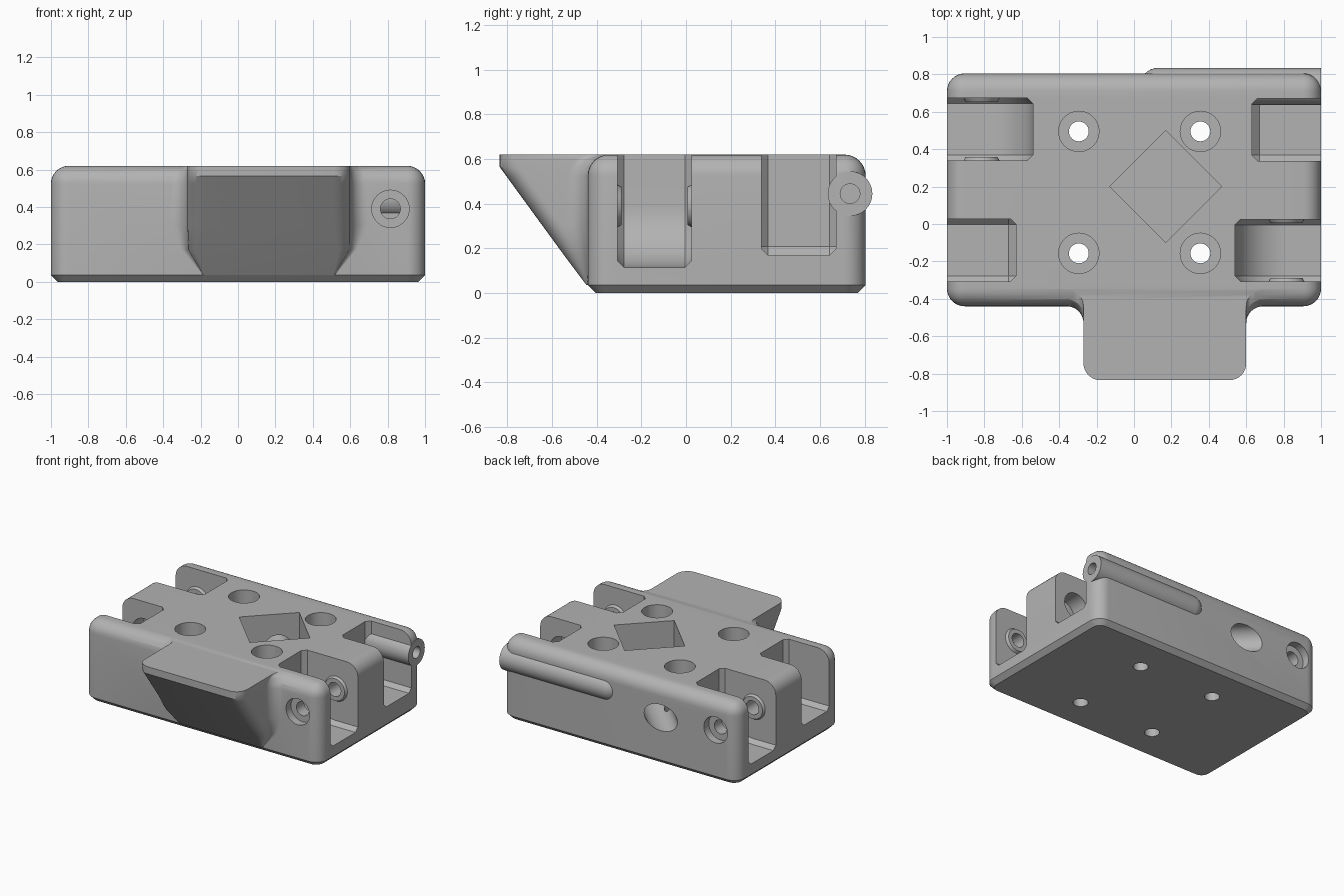
import bpy, bmesh
from math import sin, cos, pi
from mathutils import Vector

cube = bpy.data.objects.get("Cube")
if cube:
    bpy.data.objects.remove(cube, do_unlink=True)

GREY = (0.45, 0.45, 0.45, 1)
mat = bpy.data.materials.new("plain grey")
mat.use_nodes = True
mat.diffuse_color = GREY
mat.node_tree.nodes["Principled BSDF"].inputs["Base Color"].default_value = GREY

TOP, FRONT, BACK = 0.62, -0.44, 0.805
MID_Y = (FRONT + BACK) / 2


def make(name, bm):
    bmesh.ops.recalc_face_normals(bm, faces=bm.faces[:])
    mesh = bpy.data.meshes.new(name)
    bm.to_mesh(mesh)
    bm.free()
    ob = bpy.data.objects.new(name, mesh)
    bpy.context.collection.objects.link(ob)
    mesh.materials.append(mat)
    return ob


def loft(name, rings):
    """Skin a stack of equal-length point rings and cap both ends."""
    bm = bmesh.new()
    rows = [[bm.verts.new(p) for p in ring] for ring in rings]
    n = len(rows[0])
    for a, b in zip(rows, rows[1:]):
        for i in range(n):
            j = (i + 1) % n
            bm.faces.new((a[i], a[j], b[j], b[i]))
    bm.faces.new(rows[0][::-1])
    bm.faces.new(rows[-1])
    return make(name, bm)


def rod(name, p, q, r, r_end=None, sides=32):
    """Cylinder or cone from p to q."""
    p, q = Vector(p), Vector(q)
    bm = bmesh.new()
    bmesh.ops.create_cone(bm, cap_ends=True, segments=sides, radius1=r,
                          radius2=r if r_end is None else r_end, depth=(q - p).length)
    turn = (q - p).to_track_quat('Z', 'Y').to_matrix()
    bmesh.ops.rotate(bm, verts=bm.verts, cent=(0, 0, 0), matrix=turn)
    bmesh.ops.translate(bm, verts=bm.verts, vec=(p + q) / 2)
    return make(name, bm)


def combine(target, tool, op):
    tool.hide_render = True
    mod = target.modifiers.new(tool.name, 'BOOLEAN')
    mod.operation, mod.solver, mod.object = op, 'EXACT', tool
    bpy.context.view_layer.objects.active = target
    bpy.ops.object.modifier_apply(modifier=mod.name)
    bpy.data.objects.remove(tool, do_unlink=True)


# Main block: rounded sides and top, chamfered bottom
bm = bmesh.new()
bmesh.ops.create_cube(bm, size=1)
for v in bm.verts:
    v.co = (v.co.x * 2, MID_Y + v.co.y * (BACK - FRONT), (v.co.z + 0.5) * TOP)
upper = [e for e in bm.edges if max(v.co.z for v in e.verts) > 0.1]
bmesh.ops.bevel(bm, geom=upper, offset=0.095, segments=8, profile=0.5, affect='EDGES')
bottom = [e for e in bm.edges if all(v.co.z < 0.001 for v in e.verts)]
bmesh.ops.bevel(bm, geom=bottom, offset=0.035, segments=1, affect='EDGES')
body = make("mount_block", bm)


# Sloping front wedge with rounded corners blended into the block
def wedge_ring(z, front, half, r, f, back):
    side = []
    for i in range(9):
        a = -pi / 2 + pi / 2 * i / 8
        side.append((half - r + r * cos(a), front + r + r * sin(a)))
    for i in range(9):
        a = pi - pi / 2 * i / 8
        side.append((half + f + f * cos(a), back - f + f * sin(a)))
    side.append((half + f, back + 0.12))
    outline = side + [(-x, y) for x, y in reversed(side)]
    return [(x + 0.165, y, z) for x, y in outline]


combine(body, loft("front_wedge", [
    wedge_ring(0.035, -0.446, 0.35, 0.003, 0.002, FRONT),
    wedge_ring(0.17, -0.547, 0.43, 0.06, 0.04, FRONT),
    wedge_ring(0.3, -0.642, 0.435, 0.09, 0.09, FRONT),
    wedge_ring(0.525, -0.806, 0.435, 0.09, 0.09, FRONT),
    wedge_ring(0.565, -0.835, 0.435, 0.09, 0.09, -0.431),
    wedge_ring(0.6, -0.835, 0.435, 0.09, 0.09, -0.403),
    wedge_ring(TOP, -0.835, 0.435, 0.09, 0.09, -0.35),
]), 'UNION')


# Side slots: the same pair on each side, turned half a circle
def place(s, x, y, z):
    return (s * x, MID_Y + s * (y - MID_Y), z)


def slot(s, inner, floor, y0, y1, r, steps, c=0.03):
    rings = []
    for y, inset in ((y0, c), (y0 + c, 0), (y1 - c, 0), (y1, c)):
        pts = [(1.1, 0.75), (1.1, floor + inset)]
        for i in range(steps + 1):
            a = -pi / 2 - pi / 2 * i / steps
            pts.append((inner + r + (r - inset) * cos(a), floor + r + (r - inset) * sin(a)))
        pts.append((inner + inset, 0.75))
        rings.append([place(s, x, y, z) for x, z in pts])
    combine(body, loft("slot_cutter", rings), 'DIFFERENCE')


PIN_X, PIN_Z = 0.815, 0.39
for s in (1, -1):
    slot(s, 0.54, 0.115, -0.308, 0.025, 0.275, 14)
    slot(s, 0.63, 0.168, 0.338, 0.672, 0.04, 1)
    # Raised washers on both walls of the hinge slot
    for wall, face in ((-0.34, -0.288), (0.06, 0.006)):
        combine(body, rod("washer", place(s, PIN_X, wall, PIN_Z),
                          place(s, PIN_X, face, PIN_Z), 0.115, 0.085), 'UNION')

# Pin sleeve along the back with a domed end
SLEEVE_Y, SLEEVE_Z, R = 0.735, 0.445, 0.1
stations = [(0.13 - R * cos(a), R * sin(a)) for a in (pi / 2 * i / 8 for i in range(1, 9))]
stations.append((1.0, R))
combine(body, loft("back_sleeve", [
    [(x, SLEEVE_Y + r * cos(2 * pi * k / 32), SLEEVE_Z + r * sin(2 * pi * k / 32))
     for k in range(32)] for x, r in stations]), 'UNION')
combine(body, rod("sleeve_bore", (1.1, SLEEVE_Y, SLEEVE_Z),
                  (0.2, SLEEVE_Y, SLEEVE_Z), 0.044), 'DIFFERENCE')

# Hinge pin holes with a recess at each end
for s in (1, -1):
    for y0, y1, r in ((-0.6, 0.45, 0.053), (-0.6, -0.38, 0.1), (0.2, 0.4, 0.1)):
        combine(body, rod("pin_hole", place(s, PIN_X, y0, PIN_Z),
                          place(s, PIN_X, y1, PIN_Z), r), 'DIFFERENCE')

# Four counterbored screw holes
for x in (-0.295, 0.355):
    for y in (-0.157, 0.495):
        combine(body, rod("screw_hole", (x, y, -0.1), (x, y, 0.7), 0.053), 'DIFFERENCE')
        combine(body, rod("screw_head_hole", (x, y, 0.2), (x, y, 0.7), 0.108), 'DIFFERENCE')

# Diamond pocket and the slanted passage reaching it from the back
combine(body, rod("diamond_pocket", (0.17, 0.2, 0.22), (0.17, 0.2, 0.7), 0.3, sides=4),
        'DIFFERENCE')
combine(body, rod("slanted_passage", (-0.545, 1.0, 0.36), (0.12, 0.335, 0.36), 0.1),
        'DIFFERENCE')

# Smooth rounded areas, keep hard edges
bpy.ops.object.select_all(action='DESELECT')
body.select_set(True)
bpy.context.view_layer.objects.active = body
bpy.ops.object.shade_smooth_by_angle(angle=pi / 6)
